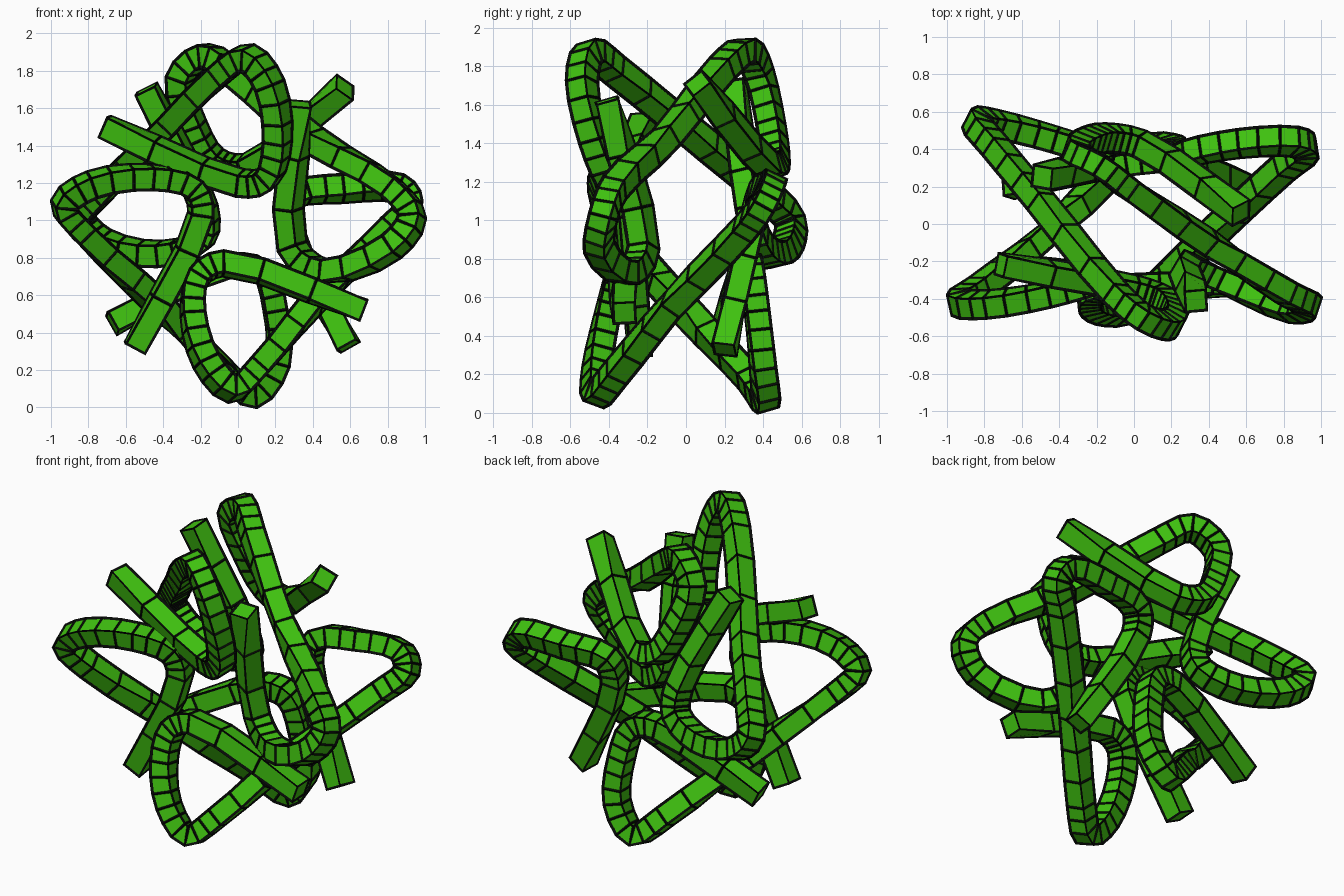
import bpy, bmesh
from math import exp
from mathutils import Vector

if "Cube" in bpy.data.objects:
    bpy.data.objects.remove(bpy.data.objects["Cube"])

HALF = 0.057          # half the side of the square bar
Y = Vector((0, 1, 0))

green = bpy.data.materials.new("green")
green.diffuse_color = (0.05, 0.54, 0.005, 1)
green.use_nodes = True
green.node_tree.nodes["Principled BSDF"].inputs["Base Color"].default_value = green.diffuse_color
black = bpy.data.materials.new("black_edging")
black.diffuse_color = (0.002, 0.003, 0.002, 1)
black.use_nodes = True
black.node_tree.nodes["Principled BSDF"].inputs["Base Color"].default_value = black.diffuse_color


def smooth_path(keys):
    """Centripetal Catmull-Rom through the key points."""
    k = [Vector(p) for p in keys]
    k = [2 * k[0] - k[1]] + k + [2 * k[-1] - k[-2]]
    out = []
    for i in range(1, len(k) - 2):
        p = k[i - 1:i + 3]
        t = [0.0]
        for a, b in zip(p, p[1:]):
            t.append(t[-1] + (b - a).length ** 0.5)

        def mix(a, b, i0, i1, u):
            return a.lerp(b, (u - t[i0]) / (t[i1] - t[i0]))
        for s in range(3):
            u = t[1] + (t[2] - t[1]) * s / 3
            a1, a2, a3 = (mix(p[j], p[j + 1], j, j + 1, u) for j in range(3))
            b1, b2 = mix(a1, a2, 0, 2, u), mix(a2, a3, 1, 3, u)
            out.append(mix(b1, b2, 1, 2, u))
    return out + [k[-2]]


def bar(name, keys):
    """Sweep a square section lying in the plane of each loop, close the ends, add edging."""
    pts = smooth_path(keys)
    last = len(pts) - 1
    dirs = [(b - a).normalized() for a, b in zip(pts, pts[1:])]
    bends = [(pts[j + 1], a.cross(b)) for j, (a, b) in enumerate(zip(dirs, dirs[1:]))]
    bm = bmesh.new()
    rings = []
    for i, p in enumerate(pts):
        n = Y * 0.05
        for q, bend in bends:
            n = n + bend * exp(-((q - p).length / 0.35) ** 2)
        t = (dirs[max(i - 1, 0)] + dirs[min(i, last - 1)]).normalized()
        s = t.cross(n).normalized()
        u = s.cross(t)
        rings.append([bm.verts.new(p + HALF * (a * s + b * u))
                      for a, b in ((1, 1), (-1, 1), (-1, -1), (1, -1))])
    for r, q in zip(rings, rings[1:]):
        for j in range(4):
            bm.faces.new((r[j], r[(j + 1) % 4], q[(j + 1) % 4], q[j]))
    bm.faces.new(rings[0])
    bm.faces.new(rings[-1])
    bmesh.ops.recalc_face_normals(bm, faces=bm.faces)
    mesh = bpy.data.meshes.new(name)
    bm.to_mesh(mesh)
    bm.free()
    mesh.materials.append(green)
    mesh.materials.append(black)
    ob = bpy.data.objects.new(name, mesh)
    bpy.context.collection.objects.link(ob)
    # Raised dark lines along every edge
    wire = ob.modifiers.new("edging", 'WIREFRAME')
    wire.thickness = 0.022
    wire.offset = 0
    wire.use_replace = False
    wire.use_even_offset = False
    wire.material_offset = 1


# Each strand: back arm, hook, back arch, straight, front arch, hook, front arm
bar("strand_upper_right", [
    (0.57, 0.06, 1.71), (0.03, 0.43, 1.28), (-0.13, 0.46, 1.32), (-0.24, 0.44, 1.50),
    (-0.31, 0.38, 1.76), (-0.18, 0.31, 1.88), (-0.03, 0.19, 1.79), (0.40, -0.10, 1.43),
    (0.82, -0.37, 1.17), (0.93, -0.43, 1.02), (0.82, -0.45, 0.86), (0.46, -0.30, 0.73),
    (0.29, -0.22, 0.86), (0.33, -0.41, 1.62)])

bar("strand_lower_right", [
    (0.59, 0.20, 0.33), (0.27, 0.34, 0.98), (0.30, 0.38, 1.13), (0.56, 0.43, 1.17),
    (0.86, 0.44, 1.17), (0.92, 0.40, 1.08), (0.80, 0.30, 0.95), (0.40, -0.07, 0.56),
    (0.10, -0.36, 0.21), (-0.03, -0.46, 0.10), (-0.17, -0.46, 0.25), (-0.24, -0.41, 0.50),
    (-0.21, -0.36, 0.70), (-0.08, -0.34, 0.77), (0.67, -0.32, 0.52)])

bar("strand_lower_left", [
    (-0.67, 0.20, 0.45), (-0.03, 0.32, 0.76), (0.13, 0.34, 0.73), (0.20, 0.37, 0.52),
    (0.21, 0.40, 0.24), (0.08, 0.41, 0.07), (-0.07, 0.32, 0.19), (-0.42, -0.02, 0.55),
    (-0.82, -0.34, 0.93), (-0.93, -0.42, 1.08), (-0.78, -0.43, 1.19), (-0.46, -0.38, 1.23),
    (-0.24, -0.32, 1.17), (-0.20, -0.30, 1.03), (-0.55, -0.24, 0.32)])

bar("strand_upper_left", [
    (-0.49, 0.25, 1.70), (-0.18, 0.33, 1.06), (-0.19, 0.37, 0.90), (-0.42, 0.45, 0.82),
    (-0.72, 0.53, 0.88), (-0.84, 0.54, 1.00), (-0.74, 0.41, 1.14), (-0.50, 0.12, 1.38),
    (-0.10, -0.37, 1.78), (0.05, -0.50, 1.87), (0.17, -0.54, 1.72), (0.21, -0.48, 1.42),
    (0.15, -0.40, 1.22), (0.01, -0.35, 1.20), (-0.71, -0.22, 1.50)])
